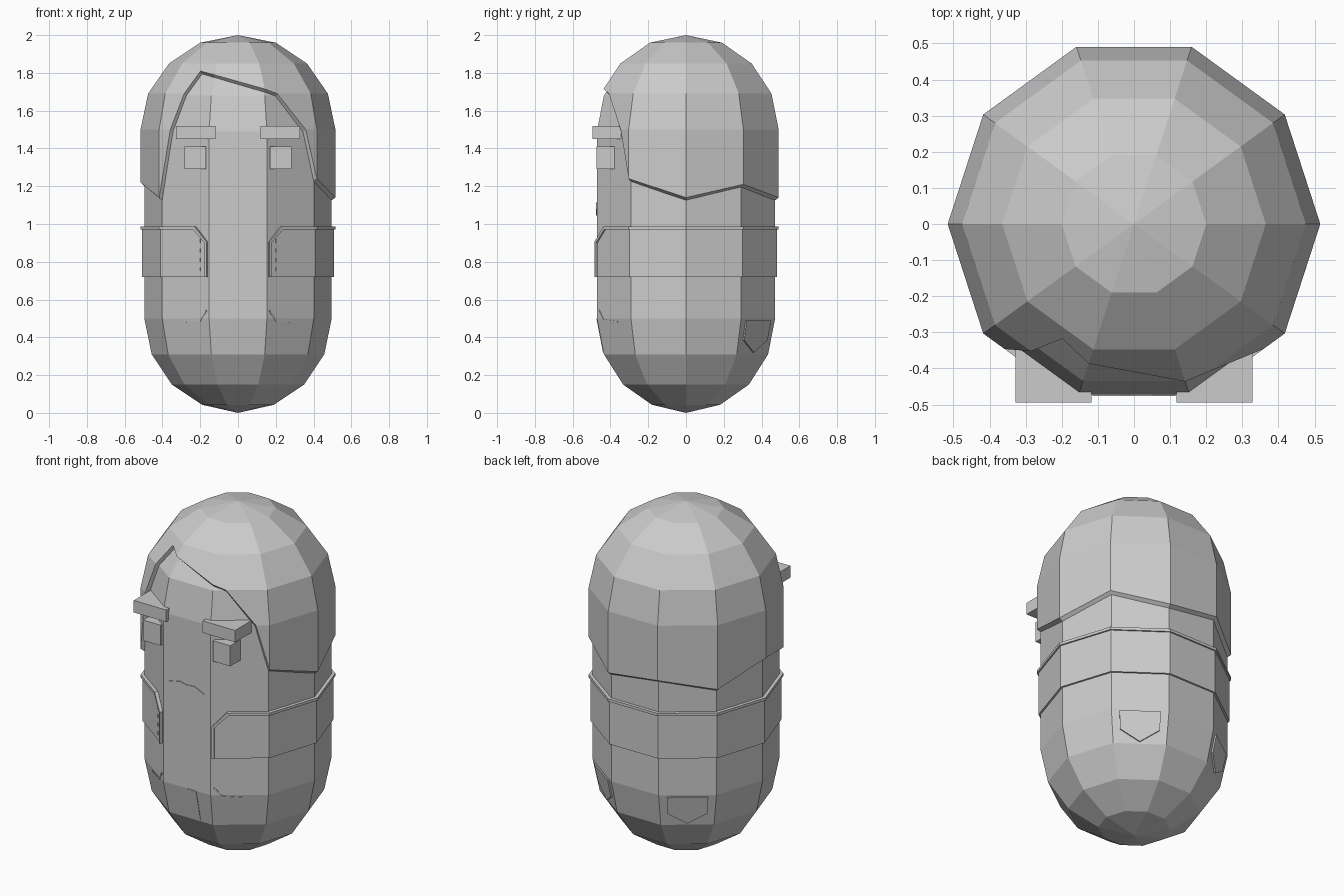
import bpy, bmesh, math
from mathutils import Vector

if "Cube" in bpy.data.objects:
    bpy.data.objects.remove(bpy.data.objects["Cube"])

STEP = 36                      # ten-sided body
APO = math.cos(math.radians(18))
BODY = [(0.0, 0.0), (0.043, 0.19), (0.15, 0.35), (0.31, 0.457), (0.5, 0.496),
        (1.49, 0.496), (1.68, 0.457), (1.83, 0.35), (1.94, 0.19), (1.98, 0.0)]
HAIR = [(1.0, 0.516), (1.5, 0.516), (1.69, 0.476), (1.85, 0.365), (1.96, 0.2), (2.0, 0.0)]


def radius(profile, z):
    for (z0, r0), (z1, r1) in zip(profile, profile[1:]):
        if z0 <= z <= z1:
            return r0 + (r1 - r0) * (z - z0) / (z1 - z0)
    return 0.0


def wall(theta, z, r):
    """Point on the flat-sided wall with corner radius r."""
    d = r * APO / math.cos(math.radians(theta % STEP - 18))
    a = math.radians(theta)
    return Vector((d * math.cos(a), d * math.sin(a), z))


def finish(name, bm):
    bmesh.ops.remove_doubles(bm, verts=bm.verts, dist=0.0005)
    bmesh.ops.recalc_face_normals(bm, faces=bm.faces)
    mesh = bpy.data.meshes.new(name)
    bm.to_mesh(mesh)
    bm.free()
    ob = bpy.data.objects.new(name, mesh)
    bpy.context.collection.objects.link(ob)
    return ob


def loft(name, sections, ring=False, wrap=False, caps=False):
    """Skin a list of point rows; ring closes each row, wrap closes the list."""
    bm = bmesh.new()
    rows = [[bm.verts.new(p) for p in s] for s in sections]
    n = len(rows[0])
    pairs = list(zip(rows, rows[1:])) + ([(rows[-1], rows[0])] if wrap else [])
    for a, b in pairs:
        for i in range(n if ring else n - 1):
            j = (i + 1) % n
            bm.faces.new((a[i], a[j], b[j], b[i]))
    if caps:
        bm.faces.new(rows[0])
        bm.faces.new(rows[-1])
    bmesh.ops.dissolve_degenerate(bm, edges=bm.edges, dist=0.0005)
    return finish(name, bm)


def patch(name, face_angle, pts, out):
    """Thin flat plate lying on one body face; pts are (sideways, z)."""
    a = math.radians(face_angle)
    n, t = Vector((math.cos(a), math.sin(a), 0)), Vector((-math.sin(a), math.cos(a), 0))
    rows = [[n * (radius(BODY, z) * APO + o) + t * u + Vector((0, 0, z)) for u, z in pts]
            for o in (-0.01, out)]
    return loft(name, rows, ring=True, caps=True)


def box(name, x0, x1, y0, y1, z0, z1):
    rows = [[Vector((x, y, z)) for x, y in ((x0, y0), (x1, y0), (x1, y1), (x0, y1))]
            for z in (z0, z1)]
    return loft(name, rows, ring=True, caps=True)


# Capsule body
loft("body", [[wall(k * STEP, z, r) for z, r in BODY] for k in range(10)], wrap=True)

# Hair shell: (angle, hemline height), swept fringe at the front
HEM = [(0, 1.14), (36, 1.21), (72, 1.14), (108, 1.18), (144, 1.125), (180, 1.22),
       (216, 1.14), (224, 1.5), (231, 1.69), (238, 1.81), (252, 1.79), (288, 1.715),
       (297, 1.69), (316, 1.5), (324, 1.24)]
cols = []
for th, hem in HEM:
    col = [wall(th, z, radius(HAIR, z)) for z in [2.0, 1.96, 1.85, 1.69, 1.5, hem]
           if z >= hem]
    while len(col) < 6:
        col.append(col[-1].copy())
    zi = hem - 0.02
    col.append(wall(th, zi, radius(BODY, zi) - 0.008))
    cols.append(col)
loft("hair", cols, wrap=True)

# Open jacket band around the torso, with a raised trim along its edge
front = [(289, 0.905), (298, 0.98)]
corners = [(k * STEP, 0.98) for k in range(9, 17)]
path = front + corners + [(900 - th, z) for th, z in reversed(front)]


def section(th0, z0, th1, z1, rin, rout):
    return [wall(th0, z0, rin), wall(th0, z0, rout), wall(th1, z1, rout), wall(th1, z1, rin)]


loft("jacket", [section(th, 0.72, th, z, 0.485, 0.507) for th, z in path],
     ring=True, caps=True)
edge = [(289, 0.72, 290.5, 0.72), (289, 0.905, 290.5, 0.9), (298, 0.988, 299, 0.972)]
edge += [(th, 0.988, th, 0.972) for th, _ in corners]
edge += [(900 - a, z, 900 - b, w) for a, z, b, w in reversed(edge[:3])]
loft("jacket_trim", [section(*e, 0.485, 0.516) for e in edge], ring=True, caps=True)

# Mirrored face and clothing details
for s, side in ((-1, "left"), (1, "right")):
    xe, xb = sorted((s * 0.17, s * 0.282)), sorted((s * 0.118, s * 0.328))
    box("eye_" + side, *xe, -0.475, -0.33, 1.29, 1.41)
    box("eyebrow_" + side, *xb, -0.495, -0.29, 1.45, 1.52)
    patch("back_pocket_" + side, 90 - s * 36,
          [(-0.11, 0.488), (0.11, 0.488), (0.105, 0.385), (0, 0.32), (-0.105, 0.385)], 0.008)
    fa = 270 + s * 36
    patch("front_pocket_seam_" + side, fa,
          [(s * u, z) for u, z in ((-0.13, 0.545), (-0.09, 0.495), (0.03, 0.485),
                                   (0.03, 0.478), (-0.095, 0.485), (-0.14, 0.54))], 0.003)
    for i in range(4):
        u, z = -s * 0.1, 0.75 + i * 0.05
        patch("jacket_stitch_%s_%d" % (side, i), fa,
              [(u - 0.004, z), (u + 0.004, z), (u + 0.004, z + 0.02), (u - 0.004, z + 0.02)], 0.013)

# Mouth and trouser fly on the front face
patch("mouth", 270, [(-0.115, 1.1), (-0.04, 1.115), (0, 1.105), (0.05, 1.11),
                     (0.115, 1.08), (0.05, 1.045), (-0.04, 1.05)], 0.004)
patch("trouser_fly", 270, [(0.0, 0.5), (0.06, 0.5), (0.065, 0.32), (0.055, 0.32),
                           (0.05, 0.49), (0.0, 0.49)], 0.003)
